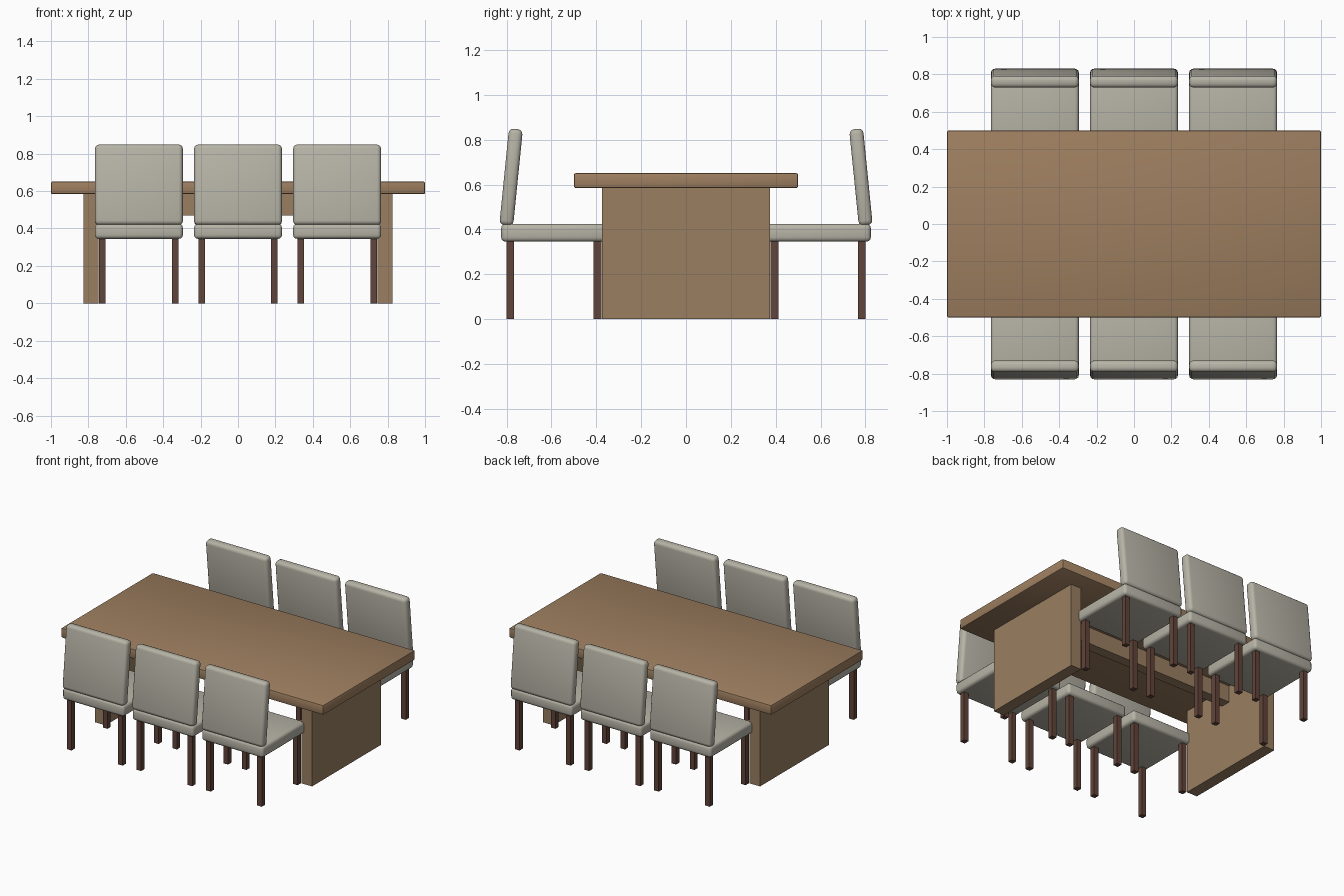
import bpy, math

if "Cube" in bpy.data.objects:
    bpy.data.objects.remove(bpy.data.objects["Cube"])


def material(name, rgb):
    m = bpy.data.materials.new(name)
    m.diffuse_color = (*rgb, 1)
    m.use_nodes = True
    m.node_tree.nodes["Principled BSDF"].inputs["Base Color"].default_value = m.diffuse_color
    return m


top_wood = material("table top wood", (0.34, 0.21, 0.115))
base_wood = material("table base wood", (0.32, 0.21, 0.12))
fabric = material("grey fabric", (0.47, 0.45, 0.38))
dark_wood = material("dark leg wood", (0.12, 0.058, 0.042))


def box(name, centre, size, mat, bevel=0.0, segments=3, tilt=0.0):
    bpy.ops.mesh.primitive_cube_add(size=1, location=centre)
    ob = bpy.context.object
    ob.name = name
    ob.scale = size
    bpy.ops.object.transform_apply(location=False, rotation=False, scale=True)
    ob.rotation_euler.x = tilt
    ob.data.materials.append(mat)
    if bevel:
        b = ob.modifiers.new("rounded edges", "BEVEL")
        b.width = bevel
        b.segments = segments
        bpy.ops.object.modifier_apply(modifier=b.name)
        bpy.ops.object.shade_smooth_by_angle(angle=math.radians(40))
    return ob


# Table: top, two end panels and the central stretcher
box("table_top", (0, 0, 0.6175), (2, 1, 0.067), top_wood, 0.008, 2)
for sx, side in ((-1, "left"), (1, "right")):
    box(f"{side}_panel", (sx * 0.787, 0, 0.293), (0.08, 0.75, 0.586), base_wood)
box("stretcher", (0, 0, 0.5275), (1.5, 0.07, 0.117), base_wood)

# Chairs: three on each long side, facing the table
for sy, row in ((-1, "front"), (1, "rear")):
    for i, x in enumerate((-0.53, 0, 0.53), 1):
        tag = f"{row}_chair_{i}"
        box(f"{tag}_seat", (x, sy * 0.589, 0.385), (0.47, 0.47, 0.08), fabric, 0.02)
        box(f"{tag}_backrest", (x, sy * 0.78, 0.633), (0.47, 0.062, 0.432),
            fabric, 0.022, tilt=sy * 0.1)
        for dx in (-0.195, 0.195):
            for dy in (-0.195, 0.195):
                box(f"{tag}_leg", (x + dx, sy * (0.589 + dy), 0.175),
                    (0.035, 0.035, 0.35), dark_wood)
